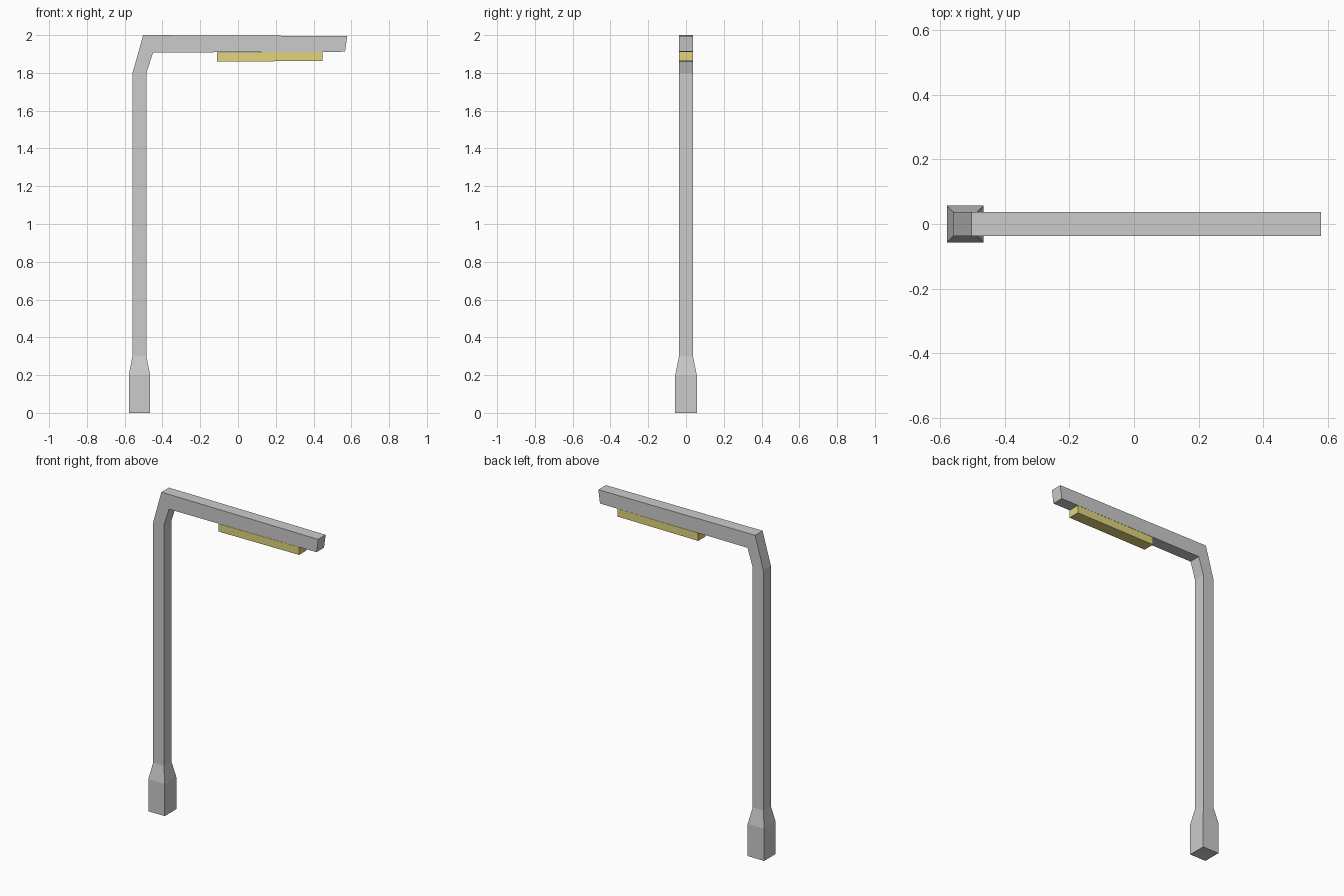
import bpy
import bmesh

if "Cube" in bpy.data.objects:
    bpy.data.objects.remove(bpy.data.objects["Cube"])


def loft(name, sections):
    """Skin rectangular rings; each section is (outer x, outer z, inner x, inner z, half depth)."""
    bm = bmesh.new()
    rings = []
    for xa, za, xb, zb, h in sections:
        corners = [(xa, -h, za), (xb, -h, zb), (xb, h, zb), (xa, h, za)]
        rings.append([bm.verts.new(c) for c in corners])
    for a, b in zip(rings, rings[1:]):
        for i in range(4):
            j = (i + 1) % 4
            bm.faces.new((a[i], a[j], b[j], b[i]))
    bm.faces.new(rings[0][::-1])
    bm.faces.new(rings[-1])
    bmesh.ops.recalc_face_normals(bm, faces=bm.faces)
    mesh = bpy.data.meshes.new(name)
    bm.to_mesh(mesh)
    bm.free()
    obj = bpy.data.objects.new(name, mesh)
    bpy.context.collection.objects.link(obj)
    return obj


# Post with flared foot, bent at the top into the horizontal arm
HALF = 0.037
loft("lamp_post", [
    (-0.578, 0.0, -0.465, 0.0, 0.057),
    (-0.578, 0.2, -0.465, 0.2, 0.057),
    (-0.559, 0.3, -0.485, 0.3, HALF),
    (-0.559, 1.797, -0.485, 1.797, HALF),
    (-0.502, 2.0, -0.45, 1.908, HALF),
    (0.578, 1.995, 0.567, 1.912, HALF),
])

# Light panel flush under the arm
panel = loft("light_panel", [
    (-0.11, 1.908, -0.11, 1.86, HALF),
    (0.447, 1.911, 0.447, 1.863, HALF),
])
yellow = bpy.data.materials.new("lamp_yellow")
yellow.diffuse_color = (0.75, 0.66, 0.2, 1.0)
yellow.use_nodes = True
yellow.node_tree.nodes["Principled BSDF"].inputs["Base Color"].default_value = yellow.diffuse_color
panel.data.materials.append(yellow)
